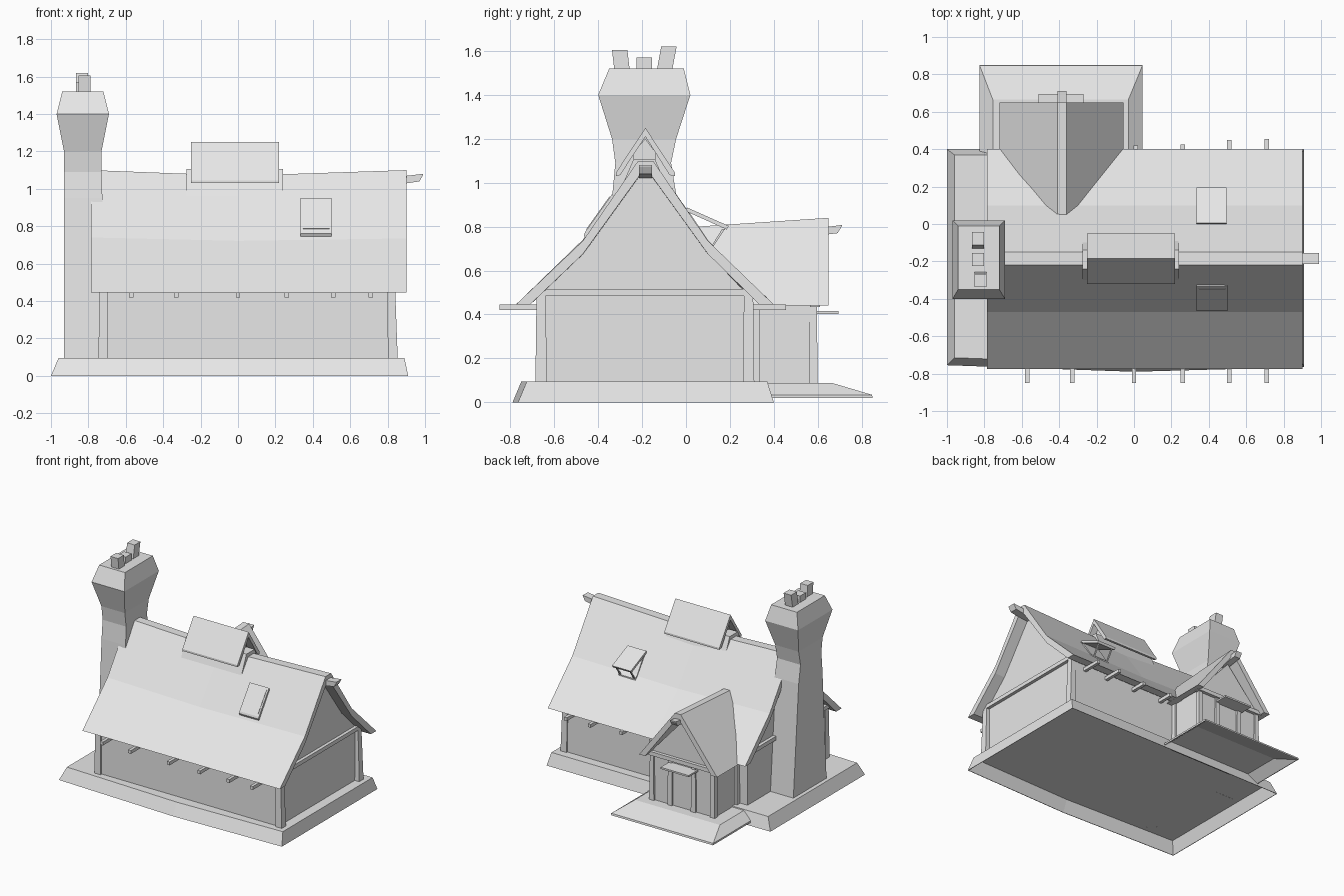
import bpy, bmesh

cube = bpy.data.objects.get("Cube")
if cube:
    bpy.data.objects.remove(cube)

plaster = bpy.data.materials.new("light_grey")
plaster.use_nodes = True
GREY = (0.8, 0.8, 0.8, 1)
plaster.diffuse_color = GREY
plaster.node_tree.nodes["Principled BSDF"].inputs["Base Color"].default_value = GREY


def loft(name, rings):
    """Skin a row of equal point rings and cap both ends."""
    bm = bmesh.new()
    loops = [[bm.verts.new(p) for p in ring] for ring in rings]
    n = len(loops[0])
    for a, b in zip(loops, loops[1:]):
        for i in range(n):
            j = (i + 1) % n
            bm.faces.new((a[i], a[j], b[j], b[i]))
    bm.faces.new(loops[0])
    bm.faces.new(loops[-1])
    bmesh.ops.recalc_face_normals(bm, faces=bm.faces)
    mesh = bpy.data.meshes.new(name)
    bm.to_mesh(mesh)
    bm.free()
    mesh.materials.append(plaster)
    obj = bpy.data.objects.new(name, mesh)
    bpy.context.collection.objects.link(obj)
    return obj


def rect(x0, x1, y0, y1, z):
    return [(x0, y0, z), (x1, y0, z), (x1, y1, z), (x0, y1, z)]


def box(name, x0, x1, y0, y1, z0, z1):
    return loft(name, [rect(x0, x1, y0, y1, z0), rect(x0, x1, y0, y1, z1)])


def along_x(name, profile, x0, x1):
    return loft(name, [[(x, y, z) for y, z in profile] for x in (x0, x1)])


def along_y(name, profile, y0, y1):
    return loft(name, [[(x, y, z) for x, z in profile] for y in (y0, y1)])


def post(name, x, y, z0, z1, w=0.025, lean=0.0):
    loft(name, [rect(x - w, x + w, y - w, y + w, z0),
                rect(x - w * .8 + lean, x + w * .8 + lean, y - w * .8, y + w * .8, z1)])


def bowed(x0, x1, y_front, y_back, z):
    """Plinth outline whose front edge bulges in the middle."""
    return [(x0, y_front, z), (0, y_front - .035, z), (x1, y_front - .01, z),
            (x1, y_back, z), (0, y_back, z), (x0, y_back, z)]


RIDGE = -0.185     # y of the main ridge
WING = -0.385      # x of the wing ridge

# Stone plinth and lower entrance step, both hollow underneath
loft("plinth", [bowed(-.96, .885, -.715, .37, .091), bowed(-.996, .906, -.751, .396, 0),
                bowed(-1, .91, -.755, .40, 0), bowed(-.96, .89, -.715, .37, .095)])
loft("entrance_step", [rect(-.75, -.035, .37, .66, .083), rect(-.82, .04, .37, .84, .02),
                       rect(-.825, .045, .37, .85, .02), rect(-.825, .045, .37, .847, .034),
                       rect(-.755, -.03, .365, .665, .088)])

# Main walls with both gables
along_x("main_walls", [(-.67, .09), (.30, .09), (.30, .47), (.10, .68), (-.16, 1.04),
                       (-.21, 1.04), (-.47, .68), (-.67, .49)], -.735, .815)

# Main roof: two pitches each side and a narrow, sagging flat ridge
rings = []
for x, top, mid in ((-.785, 1.10, .74), (0, 1.07, .722), (.90, 1.10, .735)):
    low = top - .065
    prof = [(-.775, .445), (-.47, mid), (-.218, top), (-.15, top), (.10, mid), (.40, .445),
            (.335, .445), (.10, mid - .06), (-.16, low), (-.21, low), (-.47, mid - .06), (-.71, .445)]
    rings.append([(x, y, z) for y, z in prof])
loft("main_roof", rings)

# Ridge beam end
loft("ridge_beam", [[(x, y, z) for y, z in ((-.215, lo), (-.155, lo), (-.155, hi), (-.215, hi))]
                    for x, lo, hi in ((.80, 1.02, 1.06), (.905, 1.03, 1.07), (.97, 1.04, 1.078),
                                      (.99, 1.075, 1.08))])

# Corner posts and gable tie beams
for i, (x, y, lean) in enumerate(((-.72, -.66, 0), (.828, -.66, -.01), (.828, .285, -.01))):
    post(f"corner_post_{i}", x, y, .09, .5, .026, lean)
box("gable_tie_beam", .80, .84, -.69, .315, .485, .515)
box("gable_tie_beam_far", -.76, -.72, -.69, .315, .485, .515)

# Rafter ends under the eaves
for i, x in enumerate((-.57, -.33, 0, .26, .51, .71)):
    box(f"front_rafter_{i}", x - .012, x + .012, -.85, -.66, .42, .446)
for i, (x, y) in enumerate(((.01, .42), (.26, .425), (.51, .45), (.71, .455))):
    box(f"back_rafter_{i}", x - .012, x + .012, .28, y, .42, .446)

# Chimney stack with a waist, flared head and three pots
loft("chimney", [rect(x0, x1, y0, y1, z) for x0, x1, y0, y1, z in (
    (-.93, -.71, -.385, .02, .09), (-.93, -.725, -.335, -.045, .95), (-.93, -.73, -.322, -.068, 1.09),
    (-.93, -.73, -.337, -.045, 1.2), (-.97, -.69, -.40, .02, 1.40), (-.94, -.72, -.35, -.01, 1.52))])
for i, (x, y, top, lean) in enumerate(((-.82, -.29, 1.605, -.012), (-.833, -.19, 1.57, 0),
                                       (-.835, -.10, 1.62, .022))):
    loft(f"chimney_pot_{i}", [rect(x - .032, x + .032, y - .035, y + .035, 1.50),
                              rect(x - .032, x + .032, y - .035 + lean, y + .035 + lean, top)])

# Ridge vent: saddle curb, core and tent-shaped cap
along_x("vent_curb", [(-.30, .965), (-.24, 1.105), (-.14, 1.105), (-.08, .965)], -.275, .24)
along_x("vent_core", [(-.24, 1.10), (-.14, 1.10), (-.14, 1.14), (RIDGE, 1.2), (-.24, 1.14)], -.20, .17)
along_x("vent_cap", [(-.32, 1.03), (-.32, 1.045), (RIDGE, 1.25), (-.05, 1.045), (-.05, 1.03),
                     (-.075, 1.035), (RIDGE, 1.21), (-.30, 1.035)], -.25, .22)

# Front skylight, closed
along_x("front_skylight", [(-.45, .73), (-.465, .76), (-.46, .775), (-.335, .95), (-.32, .92)], .335, .50)
along_x("front_skylight_pane", [(-.45, .785), (-.455, .788), (-.348, .938), (-.345, .932)], .347, .488)

# Back skylight, propped open over a thin frame
along_x("back_skylight_frame", [(.015, .84), (.015, .866), (.10, .738), (.125, .713), (.125, .69)], .345, .49)
along_x("back_skylight_flap", [(0, .87), (.005, .887), (.195, .803), (.185, .787)], .335, .495)
for i, x in enumerate((.355, .475)):
    along_x(f"skylight_prop_{i}", [(.115, .71), (.125, .71), (.178, .79), (.165, .79)], x - .005, x + .005)

# Entrance wing walls, gable, and roof with a narrow flat ridge
along_y("wing_walls", [(-.655, .084), (-.115, .084), (-.115, .46), (WING, .76), (-.655, .46)], .28, .585)
rings = []
for y, top in ((.05, .80), (.65, .84)):
    prof = [(-.72, .44), (-.41, top), (-.36, top), (-.055, .44),
            (-.105, .44), (-.365, top - .055), (-.405, top - .055), (-.67, .44)]
    rings.append([(x, y, z) for x, z in prof])
loft("wing_roof", rings)
loft("wing_ridge_beam", [[(x, y, z) for x, z in ((-.41, lo), (-.36, lo), (-.36, hi), (-.41, hi))]
                         for y, lo, hi in ((.55, .75, .79), (.65, .765, .80), (.69, .77, .805),
                                           (.71, .802, .808))])
box("wing_tie_beam", -.68, -.09, .565, .61, .435, .465)

# Wing posts, door jambs and canopy
for i, x in enumerate((-.645, -.48, -.28, -.125)):
    post(f"wing_post_{i}", x, .58, .084, .44, .02)
for i, x in enumerate((-.655, -.115)):
    post(f"wing_rear_post_{i}", x, .32, .084, .45, .018)
box("door_canopy", -.51, -.27, .57, .695, .402, .415)
